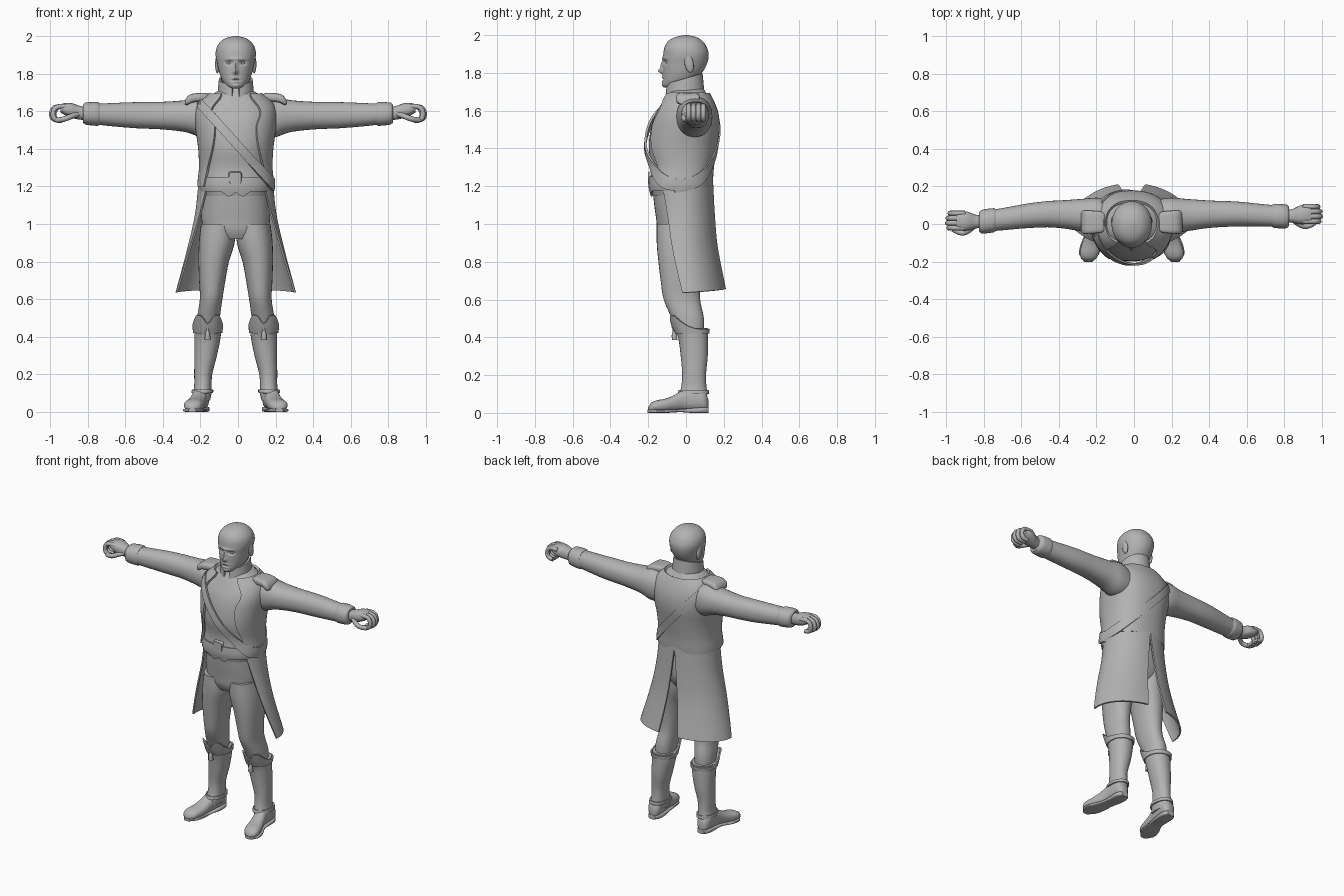
import bpy, bmesh, math

if "Cube" in bpy.data.objects:
    bpy.data.objects.remove(bpy.data.objects["Cube"])

X0 = -0.012            # body midline
grey = bpy.data.materials.new("plain grey")
grey.diffuse_color = (0.45, 0.45, 0.45, 1)
grey.use_nodes = True
grey.node_tree.nodes["Principled BSDF"].inputs["Base Color"].default_value = grey.diffuse_color


def sample(rows, k):
    """Smoothly interpolate a table whose first column is the position."""
    k = min(max(k, rows[0][0]), rows[-1][0])
    i = max(j for j in range(len(rows) - 1) if rows[j][0] <= k)
    a, b = rows[i], rows[i + 1]
    p, n = rows[max(i - 1, 0)], rows[min(i + 2, len(rows) - 1)]
    d = b[0] - a[0]
    f = (k - a[0]) / d
    out = []
    for c in range(1, len(a)):
        m0 = (b[c] - p[c]) / (b[0] - p[0]) * d
        m1 = (n[c] - a[c]) / (n[0] - a[0]) * d
        out.append((2*f**3 - 3*f*f + 1) * a[c] + (f**3 - 2*f*f + f) * m0
                   + (3*f*f - 2*f**3) * b[c] + (f**3 - f*f) * m1)
    return out


def ring(rows, k, a, axis="z", e=2.2, grow=0.0):
    """Point on a rounded section; rows are (position, centre, half width, low, high)."""
    c, h, lo, hi = sample(rows, k)
    ca, sa = math.cos(a), math.sin(a)
    u = c + (h + grow) * math.copysign(abs(ca) ** (2 / e), ca)
    v = (lo + hi) / 2 + ((hi - lo) / 2 + grow) * math.copysign(abs(sa) ** (2 / e), sa)
    return {"z": (u, v, k), "x": (k, u, v), "y": (u, k, v)}[axis]


def grid(name, nu, nv, fn, closed=True, caps=True, thick=0.0, side=1, x0=X0):
    """Surface from fn(s, t); t runs around when closed. side=-1 mirrors it."""
    bm = bmesh.new()
    vs = []
    for i in range(nu + 1):
        row = []
        for j in range(nv if closed else nv + 1):
            x, y, z = fn(i / nu, j / nv)
            row.append(bm.verts.new((side * x + x0, y, z)))
        vs.append(row)
    m = len(vs[0])
    for i in range(nu):
        for j in range(m if closed else m - 1):
            q = (j + 1) % m
            bm.faces.new((vs[i][j], vs[i][q], vs[i + 1][q], vs[i + 1][j]))
    if closed and caps:
        bm.faces.new(vs[0])
        bm.faces.new(vs[-1])
    bmesh.ops.recalc_face_normals(bm, faces=bm.faces)
    for f in bm.faces:
        f.smooth = True
    me = bpy.data.meshes.new(name)
    bm.to_mesh(me)
    bm.free()
    me.materials.append(grey)
    ob = bpy.data.objects.new(name, me)
    bpy.context.collection.objects.link(ob)
    if thick:
        mod = ob.modifiers.new("thickness", "SOLIDIFY")
        mod.thickness, mod.offset = thick, 0
    return ob


def loft(name, rows, axis="z", nu=20, nv=32, e=2.2, side=1, x0=X0, warp=None):
    k0, k1 = rows[0][0], rows[-1][0]
    def fn(s, t):
        p = ring(rows, k0 + (k1 - k0) * s, 2 * math.pi * t, axis, e)
        return warp(p) if warp else p
    return grid(name, nu, nv, fn, side=side, x0=x0)


def ball(name, loc, size, side=1, rot=0.0):
    def fn(s, t):
        b, a = math.pi * (0.01 + 0.98 * s), 2 * math.pi * t
        x, y, z = (size[0] * math.sin(b) * math.cos(a), size[1] * math.sin(b) * math.sin(a),
                   size[2] * math.cos(b))
        return (loc[0] + x, loc[1] + y * math.cos(rot) - z * math.sin(rot),
                loc[2] + y * math.sin(rot) + z * math.cos(rot))
    return grid(name, 10, 16, fn, side=side)


def tube(name, pts, r):
    cu = bpy.data.curves.new(name, "CURVE")
    cu.dimensions, cu.bevel_depth, cu.bevel_resolution = "3D", r, 3
    cu.use_fill_caps, cu.resolution_u = True, 5
    sp = cu.splines.new("NURBS")
    sp.points.add(len(pts) - 1)
    for p, q in zip(sp.points, pts):
        p.co = (*q, 1)
    sp.use_endpoint_u, sp.order_u = True, 3
    cu.materials.append(grey)
    ob = bpy.data.objects.new(name, cu)
    bpy.context.collection.objects.link(ob)


# head with modelled face
head = [(1.722, 0, .03, -.115, -.02), (1.735, 0, .05, -.122, .01), (1.76, 0, .07, -.123, .05),
        (1.80, 0, .086, -.122, .085), (1.85, 0, .098, -.122, .112), (1.90, 0, .107, -.12, .12),
        (1.94, 0, .101, -.112, .108), (1.97, 0, .08, -.092, .086), (1.99, 0, .05, -.056, .054),
        (2.0, 0, .008, -.01, .012)]
features = [(0, 1.81, .011, .014, -.024), (0, 1.84, .009, .022, -.012), (.036, 1.857, .017, .011, .014),
            (-.036, 1.857, .017, .011, .014), (0, 1.878, .05, .008, -.006), (0, 1.765, .022, .004, .006),
            (0, 1.755, .018, .005, -.005), (0, 1.777, .018, .005, -.005), (0, 1.735, .02, .01, -.006)]


def face(p):
    x, y, z = p
    if y < -0.02:
        y += sum(d * math.exp(-((x - fx) / sx) ** 2 - ((z - fz) / sz) ** 2)
                 for fx, fz, sx, sz, d in features)
    return x, y, z


loft("head", head, nu=70, nv=96, e=2.1, warp=face)
loft("neck", [(1.6, 0, .07, -.07, .09), (1.7, 0, .068, -.07, .08), (1.82, 0, .065, -.05, .08)])
for s in (1, -1):
    ball("eye", (.036, -.096, 1.856), (.014, .012, .009), s)
    ball("ear", (.098, .016, 1.85), (.012, .024, .05), s, .2)

# waistcoat torso
torso = [(1.15, 0, .172, -.178, .11), (1.2, 0, .186, -.188, .122), (1.3, 0, .178, -.182, .13),
         (1.4, 0, .182, -.197, .145), (1.5, 0, .195, -.187, .16), (1.58, 0, .20, -.163, .155),
         (1.64, 0, .185, -.128, .135), (1.68, 0, .14, -.105, .115), (1.72, 0, .075, -.08, .09)]
loft("waistcoat", torso, nu=28, nv=48, e=2.3)


def hem(s, t):
    a = 2 * math.pi * t
    x = abs(math.cos(a))
    low = 1.175 - .03 * math.exp(-((x - .16) / .13) ** 2)
    return ring(torso, 1.25 + (low - 1.25) * s, a, e=2.3, grow=.006)


grid("waistcoat_hem", 6, 72, hem, caps=False, thick=.008)

# coat body, open at the front
lapel = [(1.2, .165), (1.3, .145), (1.42, .118), (1.52, .11), (1.6, .13), (1.68, .075)]


def coat(s, t):
    z = 1.2 + .49 * s
    ratio = min(sample(lapel, z)[0] / (sample(torso, z)[1] + .01), .97)
    a0 = -math.acos(ratio ** 1.15)
    return ring(torso, z, a0 + (math.pi - 2 * a0) * t, e=2.3, grow=.011)


grid("coat_body", 24, 56, coat, closed=False, thick=.014)

# coat skirts with a slit behind; rows are height, radii, centre, start and end angles
skirt = [(.635, .315, .212, 0, -5, 77), (.87, .252, .185, -.02, -16, 81),
         (1.05, .212, .168, -.02, -27, 85), (1.23, .192, .158, -.02, -42, 90)]


def tail(s, t):
    z = .635 + .595 * s
    rx, ry, cy, a0, a1 = sample(skirt, z)
    a = math.radians(a0 + (a1 - a0) * t)
    return rx * math.cos(a), cy + ry * math.sin(a), z + .02 * t * (1 - s)


for s in (1, -1):
    grid("coat_tail", 18, 24, tail, closed=False, thick=.01, side=s)


# standing collar, higher behind
def collar(s, t):
    a = -math.pi / 2 + .2 + (2 * math.pi - .4) * t
    back = (math.sin(a) + 1) / 2
    z = (1.655 + .055 * back) * (1 - s) + (1.742 + .055 * back) * s
    r = .092 - .008 * s
    return r * math.cos(a), -.008 + (r + .006) * math.sin(a), z


grid("collar", 6, 48, collar, closed=False, thick=.012)


# shoulder belt running diagonally around the chest
def belt(s, t):
    a = 2 * math.pi * t
    x = .186 * math.cos(a)
    z = 1.43 - 1.22 * x + .07 * (s - .5)
    h = sample(torso, z)[1]
    ca = max(-.995, min(.995, math.copysign((abs(x) / h) ** 1.15, x)))
    b = math.copysign(math.acos(ca), math.pi - a)
    return ring(torso, z, -b, e=2.3, grow=.019)


grid("shoulder_belt", 3, 72, belt, caps=False, thick=.012)
loft("belt_buckle", [(-.2, -.003, .032, 1.215, 1.275), (-.18, -.003, .036, 1.21, 1.28)], "y", 2, 24, 6)

# trousers
loft("hips", [(.92, 0, .12, -.13, .07), (.96, 0, .165, -.15, .10), (1.02, 0, .182, -.157, .12),
              (1.1, 0, .18, -.168, .12), (1.2, 0, .176, -.178, .11)], nu=14, nv=40)
trouser = [(.42, .15, .055, -.04, .095), (.5, .145, .06, -.075, .095), (.6, .131, .06, -.118, .075),
           (.7, .125, .07, -.134, .075), (.8, .117, .081, -.146, .085), (.9, .101, .095, -.155, .10),
           (1.0, .093, .092, -.155, .11)]
boot = [(.06, .182, .045, -.04, .105), (.1, .178, .049, -.035, .113), (.14, .175, .046, -.025, .108),
        (.2, .173, .048, -.02, .106), (.3, .16, .06, -.028, .115), (.4, .15, .07, -.042, .116),
        (.45, .149, .071, -.062, .115), (.51, .149, .073, -.082, .11)]
foot = [(-.2, .232, .012, .012, .03), (-.192, .23, .034, .005, .048), (-.16, .226, .05, .005, .065),
        (-.11, .215, .051, .005, .075), (-.06, .203, .045, .01, .095), (-.01, .192, .042, .012, .125),
        (.06, .186, .044, .01, .13), (.105, .184, .038, .01, .11), (.118, .184, .02, .015, .07)]
sole = [(-.203, .232, .02, 0, .018), (-.16, .227, .053, 0, .018), (-.1, .216, .053, 0, .018),
        (-.03, .195, .042, .004, .02), (.03, .187, .045, 0, .025), (.09, .185, .044, 0, .03),
        (.12, .184, .025, 0, .03)]


def boot_top(s, t):
    a = 2 * math.pi * t
    front = max(0, min(1, (-math.sin(a) + .4) / 1.1))
    top = .445 + .07 * front ** 2
    if math.sin(a) < 0:
        top -= .045 * math.exp(-(math.cos(a) / .25) ** 2)
    return ring(boot, .42 + (top - .42) * s, a, grow=.003 + .004 * s)


for s in (1, -1):
    loft("trouser_leg", trouser, nu=22, side=s)
    loft("boot", boot[:-1], nu=22, side=s)
    grid("boot_top", 5, 48, boot_top, caps=False, thick=.008, side=s)
    loft("foot", foot, "y", 22, 24, 2.3, s)
    loft("sole", sole, "y", 16, 24, 4, s)
    grid("spur_strap", 2, 32, lambda u, t: ring(boot, .1 + .02 * u, 2 * math.pi * t, grow=.005),
         caps=False, thick=.008, side=s)
    loft("boot_tassel", [(.385, .15, .016, -.075, -.045), (.42, .15, .012, -.075, -.05),
                         (.435, .15, .006, -.07, -.055), (.46, .15, .009, -.078, -.058)], nu=8, nv=12, side=s)

# sleeves, cuffs, shoulder straps and hands
sleeve = [(.12, .04, .09, 1.46, 1.655), (.2, .045, .095, 1.462, 1.675), (.27, .047, .087, 1.487, 1.66),
          (.4, .052, .073, 1.503, 1.65), (.55, .053, .066, 1.51, 1.648), (.7, .045, .059, 1.523, 1.642),
          (.8, .04, .055, 1.535, 1.638)]
cuff = [(.735, .043, .058, 1.527, 1.642), (.745, .043, .064, 1.522, 1.648), (.815, .04, .062, 1.53, 1.645),
        (.825, .04, .05, 1.54, 1.635)]
palm = [(.79, .04, .032, 1.555, 1.62), (.84, .043, .036, 1.555, 1.628), (.885, .049, .05, 1.565, 1.643),
        (.92, .052, .052, 1.578, 1.643), (.945, .052, .046, 1.595, 1.638)]
strap = [(.145, .01, .045, 1.66, 1.69), (.16, .01, .055, 1.655, 1.697), (.235, .01, .062, 1.645, 1.692),
         (.262, .01, .06, 1.63, 1.675), (.27, .01, .05, 1.635, 1.66)]
for s in (1, -1):
    def bend(p, s=s):
        x, y, z = p
        return x, y - (.035 * max(0, min(1, (x - .45) / .45)) if s < 0 else 0), z
    loft("sleeve", sleeve, "x", 26, 32, side=s, x0=0, warp=bend)
    loft("cuff", cuff, "x", 8, 32, side=s, x0=0, warp=bend)
    loft("palm", palm, "x", 14, 24, 2.4, s, 0, bend)
    loft("shoulder_strap", strap, "x", 10, 24, 4, s)
    for i in range(4):
        y, r = .014 + .026 * i, (0, .008, .005, -.006)[i]
        path = [(.9, y, 1.622), (.96 + r, y, 1.632), (.988 + r, y, 1.595), (.978 + r, y, 1.55), (.935, y, 1.55)]
        tube("finger", [(s * q[0], *q[1:]) for q in map(bend, path)], .0135)
    path = [(.85, .02, 1.585), (.89, -.012, 1.572), (.93, -.014, 1.555), (.962, .008, 1.552)]
    tube("thumb", [(s * q[0], *q[1:]) for q in map(bend, path)], .0145)

# finish: turn tubes into meshes and keep creases sharp
bpy.ops.object.select_all(action="SELECT")
bpy.context.view_layer.objects.active = bpy.context.selected_objects[0]
for ob in list(bpy.context.selected_objects):
    if ob.type == "CURVE":
        bpy.context.view_layer.objects.active = ob
bpy.ops.object.convert(target="MESH")
bpy.ops.object.shade_smooth_by_angle(angle=math.radians(45))
